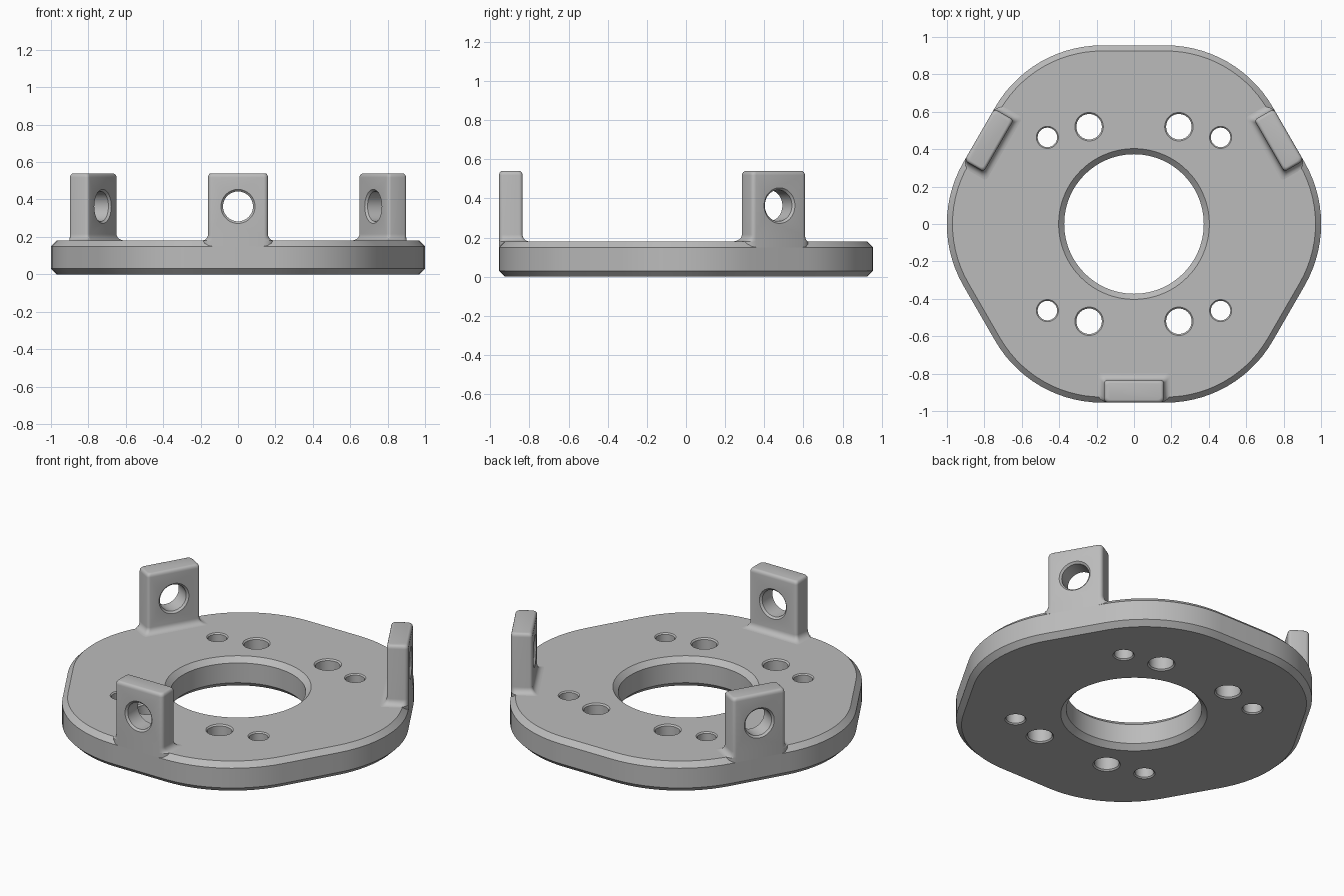
import bpy, bmesh
from math import cos, sin, pi, radians
from mathutils import Matrix, Vector

if "Cube" in bpy.data.objects:
    bpy.data.objects.remove(bpy.data.objects["Cube"])

grey = bpy.data.materials.new("machined grey")
grey.use_nodes = True
grey.diffuse_color = (0.5, 0.5, 0.5, 1)
grey.node_tree.nodes["Principled BSDF"].inputs["Base Color"].default_value = (0.5, 0.5, 0.5, 1)

FLAT, CORNER = 0.955, 0.66        # distance to the six flats, corner radius
THICK, CHAMFER = 0.18, 0.03
TAB_HALF, TAB_DEPTH, TAB_TOP = 0.16, 0.12, 0.54
ROUND, FILLET = 0.022, 0.035


def loft(bm, rings):
    """Skin a stack of closed rings and cap both ends."""
    loops = [[bm.verts.new(p) for p in ring] for ring in rings]
    n = len(loops[0])
    for a, b in zip(loops, loops[1:]):
        for i in range(n):
            j = (i + 1) % n
            bm.faces.new((a[i], a[j], b[j], b[i]))
    bm.faces.new(loops[0][::-1])
    bm.faces.new(loops[-1])


def make_object(name, bm):
    bmesh.ops.recalc_face_normals(bm, faces=bm.faces)
    mesh = bpy.data.meshes.new(name)
    bm.to_mesh(mesh)
    bm.free()
    mesh.materials.append(grey)
    obj = bpy.data.objects.new(name, mesh)
    bpy.context.collection.objects.link(obj)
    return obj


def add_bore(bm, radius, chamfer, length, matrix, sides=48):
    """Cutter for a through hole with a chamfer at both mouths."""
    wide = radius + chamfer
    profile = [(wide, -0.05), (wide, 0), (radius, chamfer),
               (radius, length - chamfer), (wide, length), (wide, length + 0.05)]
    loft(bm, [[matrix @ Vector((r * cos(2 * pi * i / sides), r * sin(2 * pi * i / sides), z))
               for i in range(sides)] for r, z in profile])


def cut(obj, bm):
    cutter = make_object("hole_cutter", bm)
    cutter.hide_render = True
    mod = obj.modifiers.new("holes", "BOOLEAN")
    mod.operation, mod.solver, mod.object = "DIFFERENCE", "EXACT", cutter
    bpy.ops.object.select_all(action="DESELECT")
    obj.select_set(True)
    bpy.context.view_layer.objects.active = obj
    bpy.ops.object.modifier_apply(modifier=mod.name)
    bpy.data.objects.remove(cutter)
    bpy.ops.object.shade_smooth_by_angle(angle=radians(32))


def plate_ring(inset, z, steps=14):
    """Hexagon with large rounded corners."""
    centre = (FLAT - CORNER) / cos(pi / 6)
    radius = CORNER - inset
    points = []
    for k in range(6):
        corner = k * pi / 3
        for s in range(steps + 1):
            a = corner - pi / 6 + s * pi / 3 / steps
            points.append((centre * cos(corner) + radius * cos(a),
                           centre * sin(corner) + radius * sin(a), z))
    return points


def tab_ring(grow, z, inset=0, steps=4):
    """Rounded rectangle, flush with the plate's rim, that can flare inward and sideways."""
    half = TAB_HALF + grow - inset
    outer, inner = -FLAT + inset, -FLAT + TAB_DEPTH + grow - inset
    outer_r, inner_r = ROUND + grow, ROUND * 0.8
    corners = [(half, inner, inner_r, 0), (-half, inner, inner_r, 1),
               (-half, outer, outer_r, 2), (half, outer, outer_r, 3)]
    points = []
    for x, y, r, quarter in corners:
        cx = x - r if x > 0 else x + r
        cy = y - r if quarter < 2 else y + r
        for s in range(steps + 1):
            a = (quarter + s / steps) * pi / 2
            points.append((cx + r * cos(a), cy + r * sin(a), z))
    return points


# Base plate with chamfered rim
bm = bmesh.new()
loft(bm, [plate_ring(CHAMFER, 0), plate_ring(0, CHAMFER),
          plate_ring(0, THICK - CHAMFER), plate_ring(CHAMFER, THICK)])
plate = make_object("base_plate", bm)

# Central bore and the mirrored mounting holes
bm = bmesh.new()
add_bore(bm, 0.373, 0.03, THICK, Matrix.Identity(4), 96)
for sx in (-1, 1):
    for sy in (-1, 1):
        add_bore(bm, 0.068, 0.008, THICK, Matrix.Translation((0.24 * sx, 0.52 * sy, 0)))
        add_bore(bm, 0.052, 0.007, THICK, Matrix.Translation((0.463 * sx, 0.463 * sy, 0)))
cut(plate, bm)

# Upright tab: filleted foot, straight body, rounded top
rings = [tab_ring(FILLET, THICK - CHAMFER)]
for s in range(6, -1, -1):
    a = s / 6 * pi / 2
    rings.append(tab_ring(FILLET * (1 - cos(a)), THICK + FILLET * (1 - sin(a))))
for s in range(5):
    a = s / 4 * pi / 2
    rings.append(tab_ring(0, TAB_TOP - ROUND * (1 - sin(a)), 0.7 * ROUND * (1 - cos(a))))
bm = bmesh.new()
loft(bm, rings)
front_tab = make_object("front_tab", bm)

# Cross hole through the tab
bm = bmesh.new()
add_bore(bm, 0.08, 0.011, TAB_DEPTH,
         Matrix.Translation((0, -FLAT, 0.363)) @ Matrix.Rotation(-pi / 2, 4, "X"))
cut(front_tab, bm)

# The other two tabs, spaced evenly around the plate
for name, turn in (("back_left_tab", 120), ("back_right_tab", -120)):
    tab = front_tab.copy()
    tab.name = name
    tab.rotation_euler.z = radians(turn)
    bpy.context.collection.objects.link(tab)
